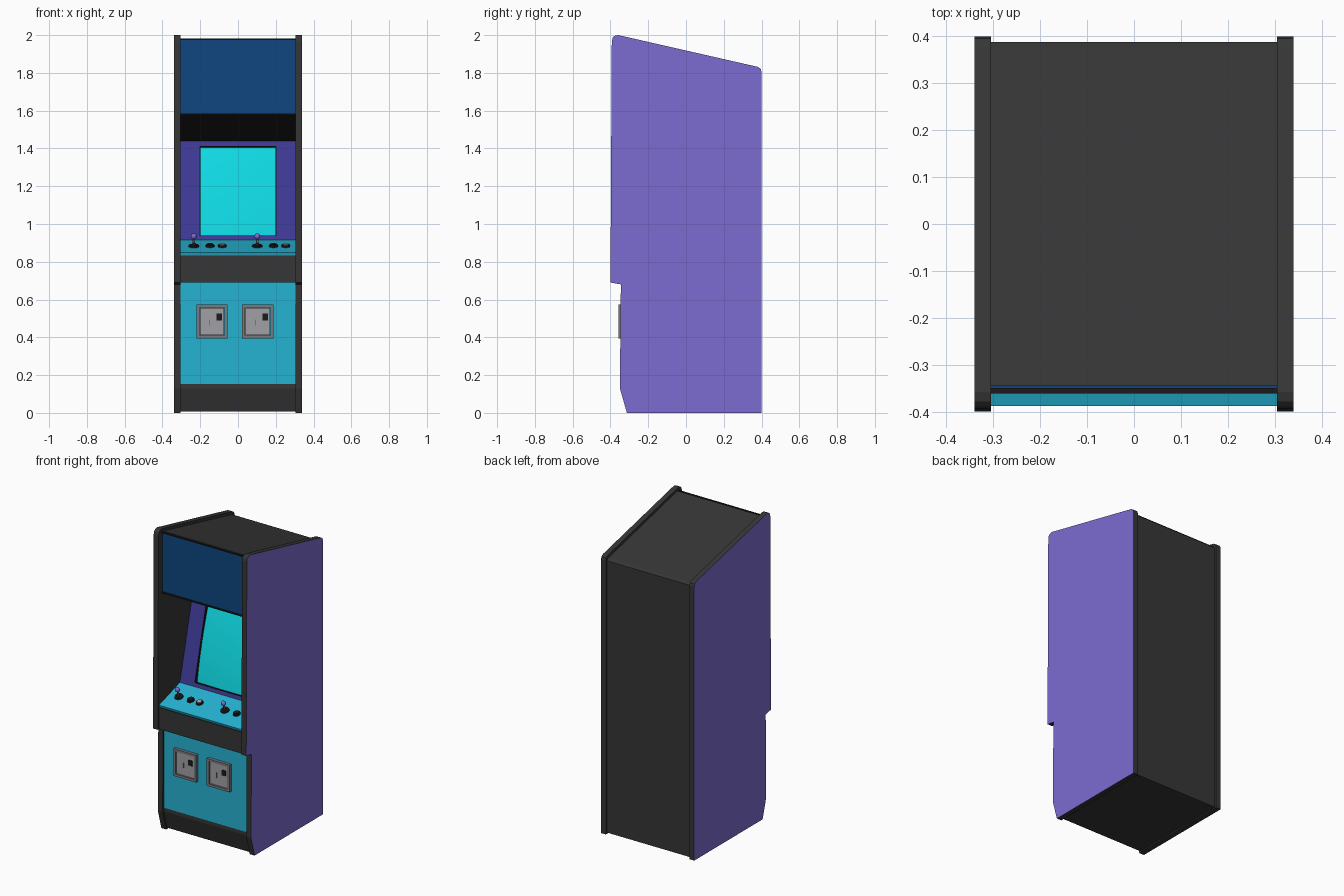
import bpy, bmesh, math
from mathutils import Matrix, Vector

if "Cube" in bpy.data.objects:
    bpy.data.objects.remove(bpy.data.objects["Cube"])


def material(name, r, g, b):
    m = bpy.data.materials.new(name)
    lin = [((c / 255 + 0.055) / 1.055) ** 2.4 for c in (r, g, b)]
    m.diffuse_color = (*lin, 1)
    m.use_nodes = True
    m.node_tree.nodes["Principled BSDF"].inputs["Base Color"].default_value = m.diffuse_color
    return m


DARK = material("charcoal", 54, 54, 54)
BLACK = material("black", 27, 27, 27)
PURPLE = material("side purple", 124, 107, 208)
INDIGO = material("bezel indigo", 62, 56, 148)
CYAN = material("screen cyan", 15, 218, 228)
TEAL = material("panel teal", 37, 178, 210)
NAVY = material("marquee navy", 14, 70, 128)
STEEL = material("steel", 122, 122, 128)
LIGHT = material("light steel", 160, 160, 166)


def finish(name, bm, mats, smooth=False):
    bmesh.ops.recalc_face_normals(bm, faces=bm.faces)
    me = bpy.data.meshes.new(name)
    bm.to_mesh(me)
    bm.free()
    for m in mats:
        me.materials.append(m)
    ob = bpy.data.objects.new(name, me)
    bpy.context.collection.objects.link(ob)
    if smooth:
        bpy.ops.object.select_all(action='DESELECT')
        ob.select_set(True)
        bpy.context.view_layer.objects.active = ob
        bpy.ops.object.shade_smooth_by_angle(angle=math.radians(35))
    return ob


def extrude_profile(name, profile, x0, x1, mats):
    """Solid with a (y, z) outline, running from x0 to x1."""
    bm = bmesh.new()
    face = bm.faces.new([bm.verts.new((x0, y, z)) for y, z in profile])
    ext = bmesh.ops.extrude_face_region(bm, geom=[face])
    bmesh.ops.translate(bm, vec=(x1 - x0, 0, 0),
                        verts=[v for v in ext["geom"] if isinstance(v, bmesh.types.BMVert)])
    return finish(name, bm, mats)


def plane_frame(a, b):
    """Local frame on the slope a -> b (y, z): x across, y up the slope, z outward."""
    u = Vector((1, 0, 0))
    v = Vector((0, b[0] - a[0], b[1] - a[1]))
    length = v.length
    v.normalize()
    m = Matrix((u, v, u.cross(v))).transposed().to_4x4()
    m.translation = (0, a[0], a[1])
    return m, length


def box(name, m, lo, hi, mat):
    bm = bmesh.new()
    lo, hi = Vector(lo), Vector(hi)
    bmesh.ops.create_cube(bm, size=1, matrix=m @ Matrix.Translation((lo + hi) / 2)
                          @ Matrix.Diagonal((*(hi - lo), 1)))
    return finish(name, bm, [mat])


def disc(name, m, x, v, r0, r1, w0, w1, mat, sides=20):
    bm = bmesh.new()
    bmesh.ops.create_cone(bm, cap_ends=True, segments=sides, radius1=r0, radius2=r1, depth=w1 - w0,
                          matrix=m @ Matrix.Translation((x, v, (w0 + w1) / 2)))
    return finish(name, bm, [mat], True)


def ring(name, m, outer, inner, w0, w1, mat):
    """Rectangular frame between two (x0, y0, x1, y1) rectangles."""
    bm = bmesh.new()
    loops = []
    for rect, w in ((outer, w0), (outer, w1), (inner, w1), (inner, w0)):
        x0, y0, x1, y1 = rect
        loops.append([bm.verts.new(m @ Vector((x, y, w)))
                      for x, y in ((x0, y0), (x1, y0), (x1, y1), (x0, y1))])
    for k in range(4):
        p, q = loops[k], loops[(k + 1) % 4]
        for i in range(4):
            j = (i + 1) % 4
            bm.faces.new((p[i], p[j], q[j], q[i]))
    return finish(name, bm, [mat])


W = 0.306  # inner half width

# Side panels: purple outside, charcoal edges and inside
side = [(0.4, 0), (-0.313, 0), (-0.35, 0.13), (-0.345, 0.68), (-0.4, 0.69), (-0.393, 1.965),
        (-0.389, 1.985), (-0.378, 1.996), (-0.358, 2.0), (0.38, 1.832), (0.395, 1.822), (0.4, 1.805)]
for s, label in ((-1, "left"), (1, "right")):
    panel = extrude_profile("side_panel_" + label, side, s * 0.305, s * 0.34, [DARK, PURPLE])
    for p in panel.data.polygons:
        p.material_index = int(p.normal.x * s > 0.9)

# Cabinet core: kick plate, apron, roof and back
core = [(0.388, 0.008), (-0.303, 0.008), (-0.338, 0.13), (-0.338, 0.153), (-0.33, 0.153),
        (-0.33, 0.69), (-0.388, 0.69), (-0.388, 0.832), (-0.38, 0.832), (-0.14, 0.9),
        (0.0, 1.438), (-0.345, 1.592), (-0.345, 1.98), (0.375, 1.814), (0.388, 1.8)]
extrude_profile("cabinet_core", core, -W, W, [DARK])

# Lower front panel
front, _ = plane_frame((-0.338, 0), (-0.338, 1))
box("front_panel", front, (-W, 0.153, -0.01), (W, 0.69, 0), TEAL)

# Coin doors
for cx, label in ((-0.138, "left"), (0.105, "right")):
    name = "coin_door_" + label
    ring(name + "_frame", front, (cx - 0.083, 0.393, cx + 0.083, 0.573),
         (cx - 0.067, 0.409, cx + 0.067, 0.557), -0.005, 0.02, STEEL)
    box(name, front, (cx - 0.064, 0.412, -0.005), (cx + 0.064, 0.554, 0.014), LIGHT)
    box(name + "_slot", front, (cx + 0.025, 0.49, 0.0), (cx + 0.053, 0.525, 0.019), BLACK)
    box(name + "_key", front, (cx - 0.016, 0.463, 0.0), (cx - 0.01, 0.495, 0.02), STEEL)

# Control panel with joysticks and buttons
deck, n = plane_frame((-0.388, 0.848), (-0.17, 0.915))
box("control_panel", deck, (-W, 0, -0.016), (W, n, 0), TEAL)
V = 0.112
for i, x in enumerate((-0.234, 0.102)):
    tag = f"_{i + 1}"
    disc("joystick_base" + tag, deck, x, V, 0.028, 0.026, -0.002, 0.008, BLACK)
    disc("joystick_boot" + tag, deck, x, V, 0.015, 0.007, 0.006, 0.02, BLACK)
    disc("joystick_shaft" + tag, deck, x, V, 0.006, 0.006, 0.01, 0.05, STEEL, 12)
    bm = bmesh.new()
    bmesh.ops.create_uvsphere(bm, u_segments=16, v_segments=10, radius=0.016,
                              matrix=deck @ Matrix.Translation((x, V, 0.056)))
    finish("joystick_ball" + tag, bm, [PURPLE], True)
    for dx, mat, label in ((0.086, BLACK, "dark"), (0.151, LIGHT, "light")):
        name = f"{label}_button" + tag
        disc(name + "_rim", deck, x + dx, V, 0.024, 0.022, -0.002, 0.01, BLACK)
        disc(name, deck, x + dx, V, 0.016, 0.015, 0.005, 0.015, mat)

# Sloping bezel around the screen
mon, n = plane_frame((-0.17, 0.915), (-0.04, 1.44))
lo, hi, sx = 0.026, 0.51, 0.199
ring("bezel", mon, (-W, -0.005, W, n), (-sx - 0.004, lo - 0.004, sx + 0.004, hi + 0.004),
     -0.028, 0, INDIGO)
ring("screen_surround", mon, (-sx - 0.004, lo - 0.004, sx + 0.004, hi + 0.004),
     (-sx, lo, sx, hi), -0.028, -0.001, BLACK)

# Slightly domed screen
bm = bmesh.new()
bmesh.ops.create_grid(bm, x_segments=12, y_segments=12, size=1)
for v in bm.verts:
    x, y = v.co.x * sx, v.co.y * (hi - lo) / 2
    v.co = mon @ Vector((x, y + (lo + hi) / 2, -0.006 - 0.18 * (x * x + y * y)))
screen = finish("screen", bm, [CYAN], True)
if screen.data.polygons[0].normal.y > 0:
    screen.data.flip_normals()

# Speaker panel under the marquee
spk, n = plane_frame((-0.035, 1.438), (-0.353, 1.58))
box("speaker_panel", spk, (-W, 0, -0.012), (W, n, 0), BLACK)

# Marquee with its retaining strips
mq, _ = plane_frame((-0.353, 0), (-0.353, 1))
box("marquee", mq, (-W, 1.582, -0.01), (W, 1.976, 0), NAVY)
for z, label in ((1.577, "lower"), (1.973, "upper")):
    box("marquee_strip_" + label, mq, (-W, z, -0.004), (W, z + 0.008, 0.008), BLACK)
